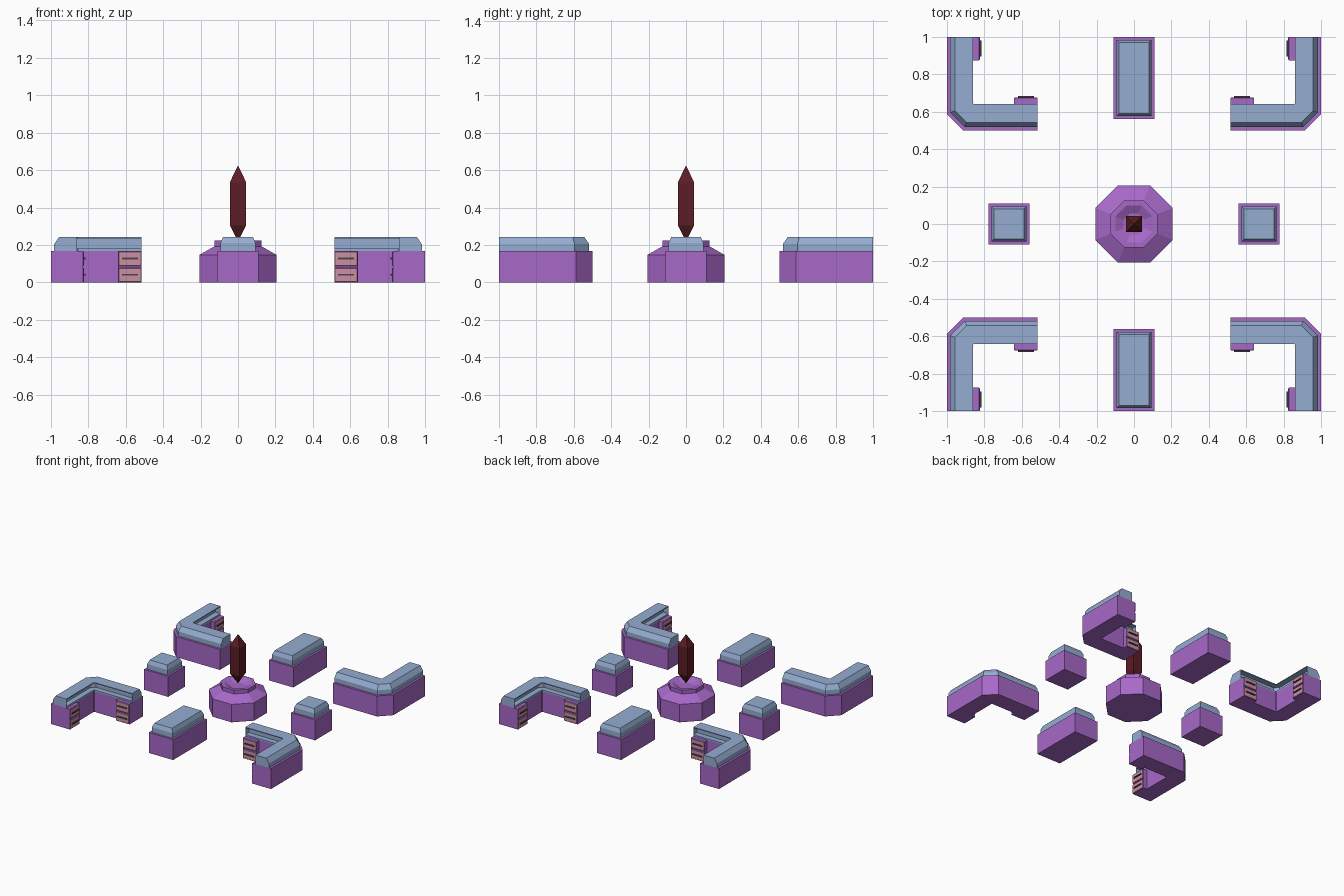
import bpy, bmesh, math
from mathutils import Vector

if "Cube" in bpy.data.objects:
    bpy.data.objects.remove(bpy.data.objects["Cube"])


def material(name, rgb):
    m = bpy.data.materials.new(name)
    m.diffuse_color = (*rgb, 1)
    m.use_nodes = True
    m.node_tree.nodes["Principled BSDF"].inputs["Base Color"].default_value = m.diffuse_color
    return m


PURPLE = material("purple", (0.39, 0.14, 0.58))
BLUE = material("pale_blue", (0.30, 0.42, 0.64))
PINK = material("pink", (0.60, 0.28, 0.36))
DARK = material("dark", (0.07, 0.06, 0.08))
RED = material("dark_red", (0.11, 0.012, 0.018))


def loft(name, rings, mat, cap=None, end_mat=None):
    """Skin equal-length closed rings and cap both ends."""
    bm = bmesh.new()
    vs = [[bm.verts.new(p) for p in r] for r in rings]
    n = len(rings[0])
    for a, b in zip(vs, vs[1:]):
        for i in range(n):
            bm.faces.new((a[i], a[(i + 1) % n], b[(i + 1) % n], b[i]))
    cap = cap or range(n)
    bm.faces.new([vs[0][i] for i in cap])
    last = bm.faces.new([vs[-1][i] for i in cap])
    if end_mat:
        last.material_index = 1
    bmesh.ops.recalc_face_normals(bm, faces=bm.faces)
    me = bpy.data.meshes.new(name)
    bm.to_mesh(me)
    bm.free()
    me.materials.append(mat)
    if end_mat:
        me.materials.append(end_mat)
    ob = bpy.data.objects.new(name, me)
    bpy.context.collection.objects.link(ob)
    return ob


def rect(cx, cy, hx, hy, z):
    return [(cx + a * hx, cy + b * hy, z) for a, b in ((-1, -1), (1, -1), (1, 1), (-1, 1))]


def ngon(n, apothem, z):
    r = apothem / math.cos(math.pi / n)
    return [(r * math.cos((i + .5) * math.tau / n), r * math.sin((i + .5) * math.tau / n), z)
            for i in range(n)]


# outer line of one corner counter
PATH = [Vector(p) for p in ((-1, 1), (-1, .588), (-.912, .5), (-.515, .5))]


def sweep(name, profile, mat, sx, sy, cap=None):
    """Sweep (inward offset, z) profile along PATH with mitred corners."""
    dirs = [(b - a).normalized() for a, b in zip(PATH, PATH[1:])]
    norms = [Vector((-d.y, d.x)) for d in dirs]
    rings = []
    for i, p in enumerate(PATH):
        a, b = norms[max(i - 1, 0)], norms[min(i, len(norms) - 1)]
        m = (a + b) / (1 + a.dot(b))
        rings.append([(sx * (p.x + m.x * d), sy * (p.y + m.y * d), z) for d, z in profile])
    return loft(name, rings, mat, cap)


BODY = [(0, 0), (0, .168), (.14, .168), (.14, 0)]
# worktop cross-section with an open shelf on the inner side
TOP = [(.018, .168), (.018, .205), (.043, .242), (.14, .242), (.14, .235),
       (.095, .235), (.095, .18), (.14, .18), (.14, .168)]


def drawers(name, place):
    def block(label, u0, u1, z0, z1, levels, mat, end=None):
        rings = [[place(u, d, z) for u, z in ((u0 + s, z0 + s), (u1 - s, z0 + s),
                                             (u1 - s, z1 - s), (u0 + s, z1 - s))]
                 for d, s in levels]
        loft(f"{name}_{label}", rings, mat, None, end)

    block("cabinet", 0, .125, 0, .167, ((-.005, 0), (.028, 0)), PURPLE)
    for k, z in enumerate((0, .087)):
        block(f"drawer_{k}", 0, .125, z, z + .079,
              ((.027, 0), (.032, 0), (.037, .004)), PURPLE, PINK)
        block(f"handle_{k}", .02, .105, z + .036, z + .045, ((.036, 0), (.045, 0)), DARK)


# four mirrored corner counters with drawers at both ends
for sx in (1, -1):
    for sy in (1, -1):
        tag = ("left" if sx > 0 else "right") + ("_back" if sy > 0 else "_front")
        sweep("counter_body_" + tag, BODY, PURPLE, sx, sy)
        sweep("counter_top_" + tag, TOP, BLUE, sx, sy, (0, 1, 2, 3, 4, 7, 8))
        drawers("cross_arm_" + tag,
                lambda u, d, z: (sx * (-.515 - u), sy * (.64 + d), z))
        drawers("long_arm_" + tag,
                lambda u, d, z: (sx * (-.86 + d), sy * (1 - u), z))

# four free-standing display blocks
for name, cx, cy, hx, hy in (("back", 0, .78, .11, .22), ("front", 0, -.78, .11, .22),
                             ("left", -.668, 0, .109, .109), ("right", .668, 0, .109, .109)):
    loft("block_base_" + name, [rect(cx, cy, hx, hy, z) for z in (0, .168)], PURPLE)
    loft("block_top_" + name, [rect(cx, cy, hx - s, hy - s, z) for s, z in
                               ((.016, .168), (.016, .21), (.03, .242))], BLUE)

# octagonal pedestal with hollow rim
loft("pedestal", [ngon(8, r, z) for r, z in
                  ((.206, 0), (.206, .147), (.125, .193), (.125, .224),
                   (.1, .224), (.055, .2))], PURPLE)

# four-sided crystal hovering over the pedestal
loft("crystal", [ngon(4, r, z) for r, z in
                 ((.001, .222), (.044, .305), (.044, .535), (.001, .622))], RED)
